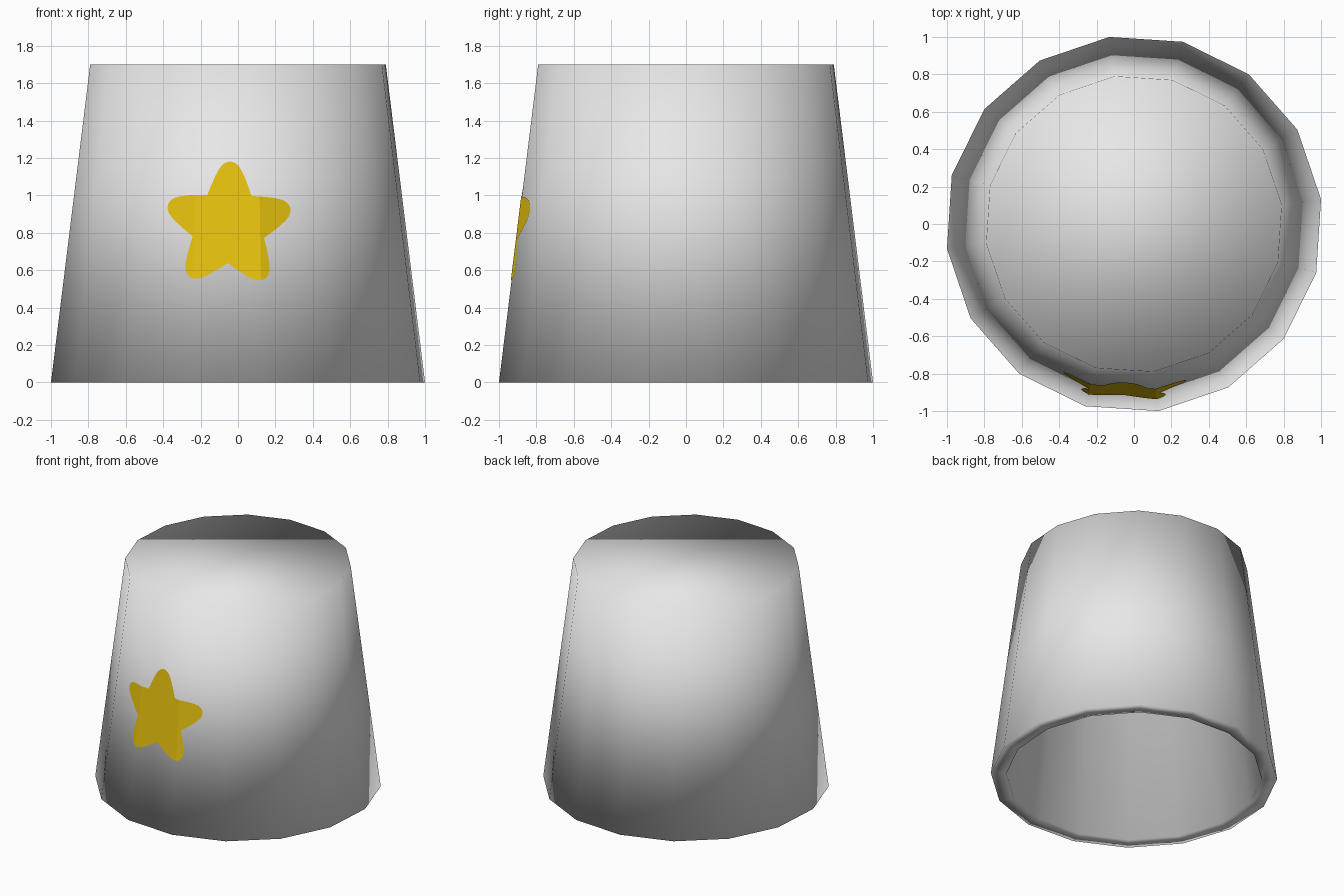
import bpy, bmesh, math
from mathutils import Vector

if "Cube" in bpy.data.objects:
    bpy.data.objects.remove(bpy.data.objects["Cube"])

SIDES, PHASE = 16, math.radians(7.5)
R0, R1, H = 1.0086, 0.797, 1.70
STEP = 2 * math.pi / SIDES


def material(name, rgb):
    m = bpy.data.materials.new(name)
    m.diffuse_color = (*rgb, 1)
    m.use_nodes = True
    m.node_tree.nodes["Principled BSDF"].inputs["Base Color"].default_value = m.diffuse_color
    return m


def finish(name, bm, mat, smooth):
    me = bpy.data.meshes.new(name)
    for f in bm.faces:
        f.smooth = smooth
    bm.to_mesh(me)
    bm.free()
    me.materials.append(mat)
    ob = bpy.data.objects.new(name, me)
    bpy.context.collection.objects.link(ob)
    return ob


def corner(k, r, z):
    a = PHASE + k * STEP
    return Vector((r * math.cos(a), r * math.sin(a), z))


def wall_y(x, z):
    # front y of the faceted outer wall at a given x and z
    apothem = (R0 + (R1 - R0) * z / H) * math.cos(STEP / 2)
    ys = []
    for k in range(SIDES):
        a = PHASE + (k + 0.5) * STEP
        if math.sin(a) < -0.3:
            ys.append((apothem - x * math.cos(a)) / math.sin(a))
    return max(ys)


grey = material("light grey", (0.8, 0.8, 0.8))
yellow = material("star yellow", (0.8, 0.54, 0.004))

# Hollow tapered cup, closed on top and open below
bm = bmesh.new()
profile = [(R1, H), (R0, 0), (0.90, 0), (0.70, 1.60)]
rings = [[bm.verts.new(corner(k, r, z)) for k in range(SIDES)] for r, z in profile]
for a, b in zip(rings, rings[1:]):
    for k in range(SIDES):
        n = (k + 1) % SIDES
        bm.faces.new((a[k], b[k], b[n], a[n]))
bm.faces.new(rings[0])
bm.faces.new(rings[-1])
bmesh.ops.recalc_face_normals(bm, faces=bm.faces)
finish("cup_body", bm, grey, True)

# Rounded star outline, one arm repeated five times
side = [(0.162, 0.118), (0.21, 0.10), (0.26, 0.08), (0.30, 0.06),
        (0.325, 0.042), (0.339, 0.021)]
arm = side + [(0.344, 0)] + [(r, -t) for r, t in reversed(side[1:])]
bm = bmesh.new()
loop = []
for i in range(5):
    a = math.radians(90 - 1.5 - 72 * i)
    c, s = math.cos(a), math.sin(a)
    for r, t in arm:
        loop.append(bm.verts.new((-0.05 + r * c - t * s, 0, 0.838 + r * s + t * c)))
hub = bm.verts.new((-0.05, 0, 0.838))
for v, w in zip(loop, loop[1:] + loop[:1]):
    bm.faces.new((hub, v, w))

# Cut the star along the wall's facet edges, then lay it on the wall
for k in range(SIDES):
    p, q = corner(k, R0, 0), corner(k, R1, H)
    if p.y < -0.5:
        d = q - p
        bmesh.ops.bisect_plane(bm, geom=bm.verts[:] + bm.edges[:] + bm.faces[:],
                               plane_co=(p.x, 0, 0), plane_no=(d.z, 0, -d.x))
for v in bm.verts:
    v.co.y = wall_y(v.co.x, v.co.z) - 0.004
bm.normal_update()
for f in bm.faces:
    if f.normal.y > 0:
        f.normal_flip()
finish("front_star", bm, yellow, False)
